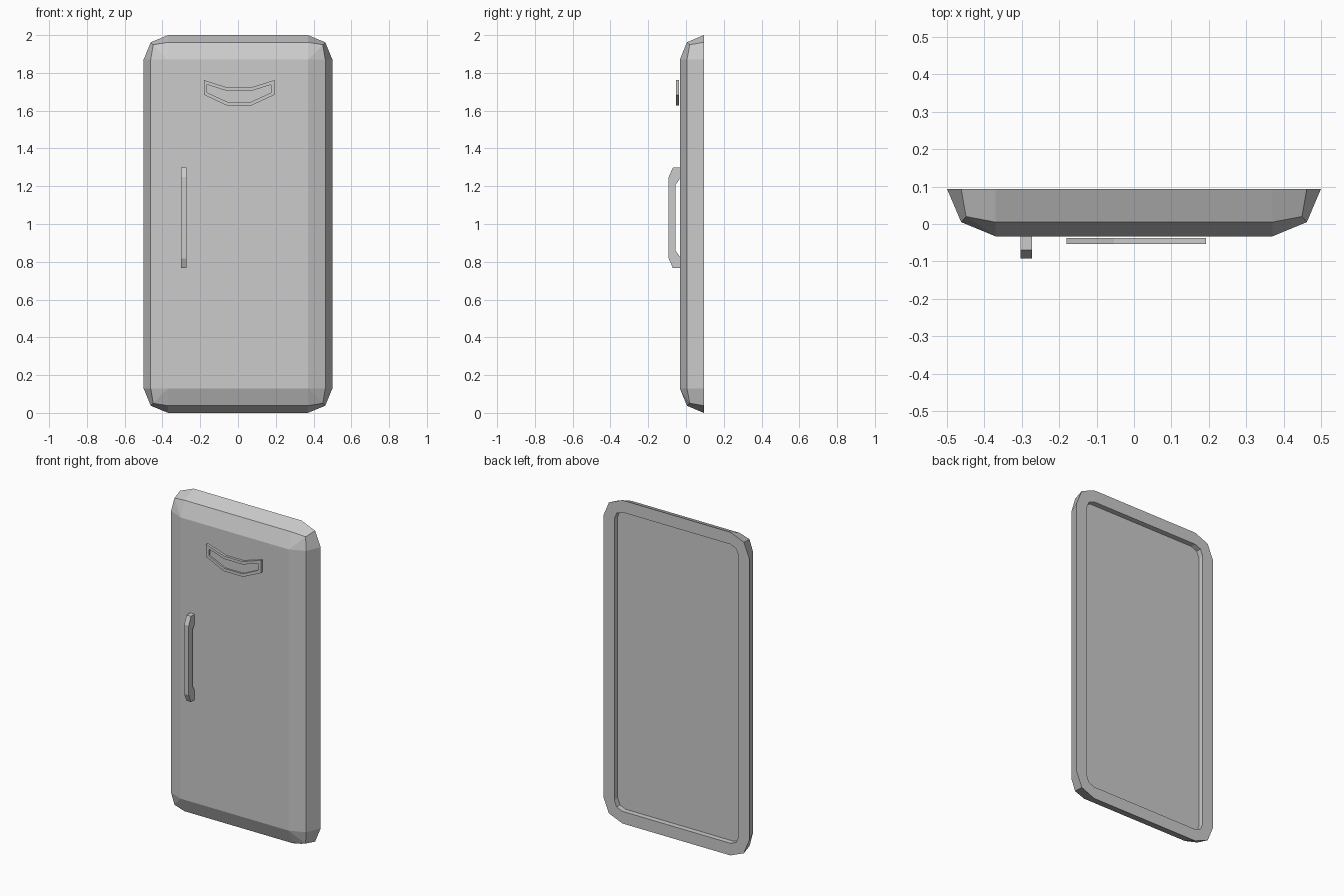
import bpy, bmesh

if "Cube" in bpy.data.objects:
    bpy.data.objects.remove(bpy.data.objects["Cube"])


def finish(bm, name):
    bmesh.ops.remove_doubles(bm, verts=bm.verts, dist=1e-5)
    bmesh.ops.recalc_face_normals(bm, faces=bm.faces)
    mesh = bpy.data.meshes.new(name)
    bm.to_mesh(mesh)
    bm.free()
    obj = bpy.data.objects.new(name, mesh)
    bpy.context.collection.objects.link(obj)
    return obj


def prism(points, offset):
    """Extrude a closed planar profile; returns the bmesh and its first face."""
    bm = bmesh.new()
    face = bm.faces.new([bm.verts.new(p) for p in points])
    top = bmesh.ops.extrude_face_region(bm, geom=[face], use_keep_orig=True)
    verts = [g for g in top["geom"] if isinstance(g, bmesh.types.BMVert)]
    bmesh.ops.translate(bm, verts=verts, vec=offset)
    return bm, face


def door_ring(bm, r, y, m, ym):
    """12-sided rounded rectangle: r = side offset, m = offset at corner middle."""
    cx, cz, ring = 0.37, 0.87, []
    for sx, sz, flip in ((1, 1, 0), (-1, 1, 1), (-1, -1, 0), (1, -1, 1)):
        corner = [(r, 0, y), (m, m, ym), (0, r, y)]
        for dx, dz, py in (corner[::-1] if flip else corner):
            ring.append(bm.verts.new((sx * (cx + dx), py, 1 + sz * (cz + dz))))
    return ring


# Door shell: domed front, tapered sides, rim and shallow recess at the back
bm = bmesh.new()
rings = [door_ring(bm, *p) for p in (
    (0.0, -0.033, 0.0, -0.033),
    (0.092, 0.005, 0.079, 0.02),
    (0.13, 0.094, 0.092, 0.094),
    (0.055, 0.094, 0.039, 0.094),
    (0.055, 0.061, 0.039, 0.061))]
for a, b in zip(rings, rings[1:]):
    for i in range(12):
        j = (i + 1) % 12
        bm.faces.new((a[i], a[j], b[j], b[i]))
bm.faces.new(rings[0])
bm.faces.new(rings[-1])
finish(bm, "door")

# Pull handle: mirrored side profile (y, z from its middle)
half = [(-0.033, 0.265), (-0.07, 0.265), (-0.092, 0.215)]
inner = [(-0.055, 0.175), (-0.033, 0.205)]
outline = half + [(y, -z) for y, z in half[::-1]]
outline += [(y, -z) for y, z in inner[::-1]] + inner
bm, _ = prism([(-0.303, y, 1.033 + z) for y, z in outline], (0.03, 0, 0))
finish(bm, "handle")

# Curved badge plate with a raised border
half = [(0.06, 1.722), (0.187, 1.762), (0.187, 1.684), (0.066, 1.628)]
outline = half + [(-x, z) for x, z in half[::-1]]
bm, front = prism([(0.006 + x, -0.053, z) for x, z in outline], (0, 0.015, 0))
bmesh.ops.recalc_face_normals(bm, faces=bm.faces)
bmesh.ops.inset_region(bm, faces=[front], thickness=0.018, use_even_offset=True)
floor = bmesh.ops.extrude_discrete_faces(bm, faces=[front])["faces"][0]
bmesh.ops.translate(bm, verts=floor.verts, vec=(0, 0.01, 0))
finish(bm, "badge_plate")
